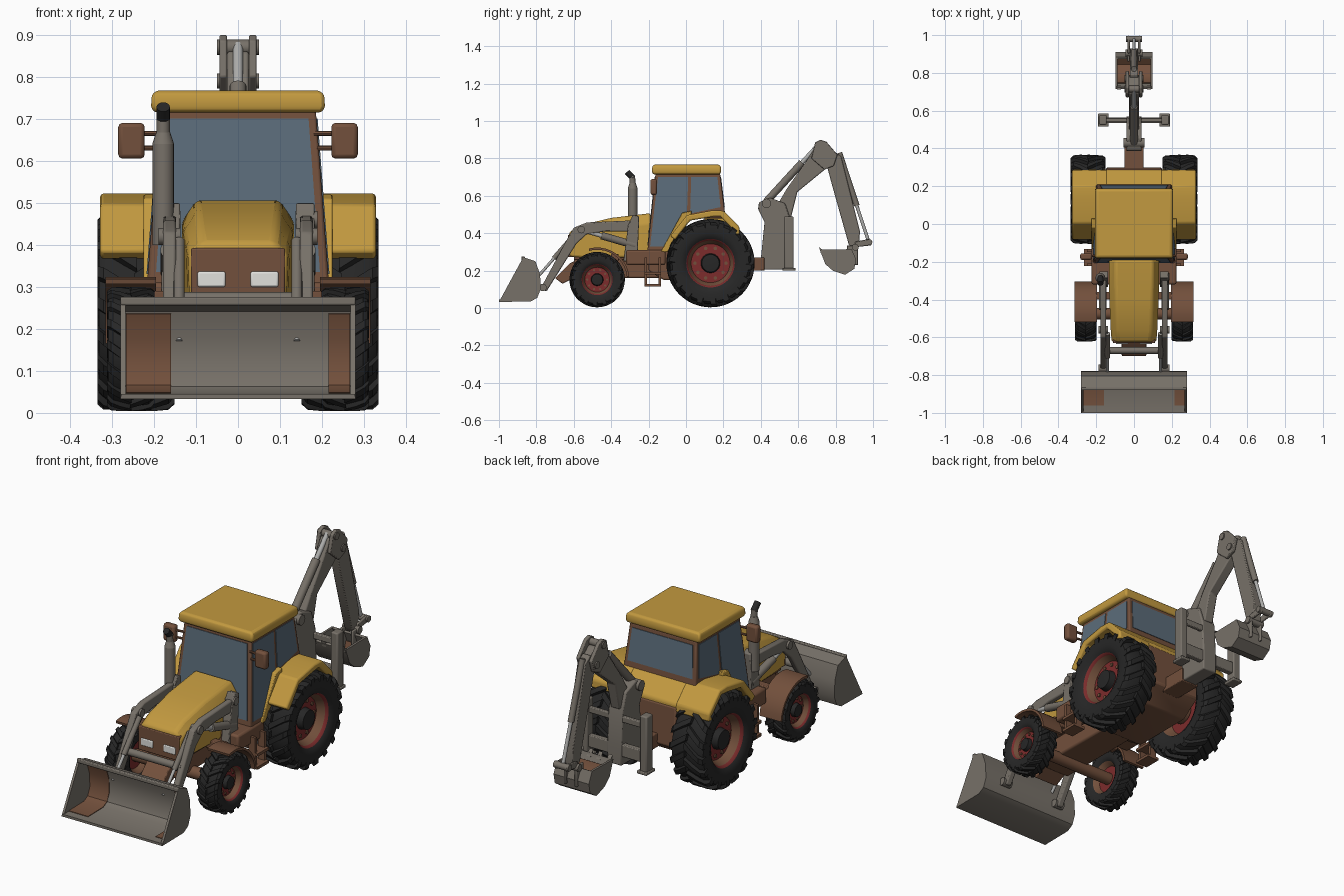
import bpy, bmesh, math
from mathutils import Vector

if "Cube" in bpy.data.objects:
    bpy.data.objects.remove(bpy.data.objects["Cube"])

def material(name, r, g, b):
    m = bpy.data.materials.new(name)
    m.diffuse_color = (r, g, b, 1)
    m.use_nodes = True
    m.node_tree.nodes["Principled BSDF"].inputs["Base Color"].default_value = m.diffuse_color
    return m

YELLOW = material("yellow paint", 0.54, 0.32, 0.05)
BROWN = material("brown frame", 0.17, 0.08, 0.045)
GREY = material("grey steel", 0.185, 0.165, 0.14)
BLACK = material("black rubber", 0.02, 0.02, 0.02)
RED = material("red rim", 0.2, 0.025, 0.025)
GLASS = material("blue glass", 0.105, 0.15, 0.195)
WHITE = material("white lamp", 0.75, 0.75, 0.72)
CHROME = material("bright rod", 0.42, 0.42, 0.41)

def finish(name, bm, mats, bevel=0, segs=2):
    bmesh.ops.recalc_face_normals(bm, faces=bm.faces)
    me = bpy.data.meshes.new(name)
    bm.to_mesh(me)
    bm.free()
    for m in mats:
        me.materials.append(m)
    me.shade_smooth()
    me.set_sharp_from_angle(angle=math.radians(35))
    ob = bpy.data.objects.new(name, me)
    bpy.context.collection.objects.link(ob)
    if bevel:
        b = ob.modifiers.new("bevel", 'BEVEL')
        b.width, b.segments, b.limit_method = bevel, segs, 'ANGLE'
    return ob

def loft(name, solids, mat, bevel=0, segs=2):
    """Each solid is a list of matching closed sections, capped at both ends."""
    bm = bmesh.new()
    for secs in solids:
        rows = [[bm.verts.new(p) for p in s] for s in secs]
        n = len(rows[0])
        for a, b in zip(rows, rows[1:]):
            for i in range(n):
                bm.faces.new((a[i], a[(i + 1) % n], b[(i + 1) % n], b[i]))
        bm.faces.new(rows[0])
        bm.faces.new(rows[-1])
    return finish(name, bm, [mat], bevel, segs)

def prism(name, pts, x0, x1, mat, bevel=0.004):
    return loft(name, [[[(x, y, z) for y, z in pts] for x in (x0, x1)]], mat, bevel)

def box(name, x, y, z, mat, bevel=0.004):
    return prism(name, [(y[0], z[0]), (y[1], z[0]), (y[1], z[1]), (y[0], z[1])], x[0], x[1], mat, bevel)

def strip(name, path, t, x0, x1, mat, bevel=0.0):
    """Bent sheet: a (y, z) path thickened to its left by t."""
    inner = []
    for i, p in enumerate(path):
        a, b = Vector(path[max(i - 1, 0)]), Vector(path[min(i + 1, len(path) - 1)])
        d = (b - a).normalized()
        inner.append((p[0] - d.y * t, p[1] + d.x * t))
    return prism(name, list(path) + inner[::-1], x0, x1, mat, bevel)

def rod(name, p, q, r, mat, r2=None, n=16):
    p, q = Vector(p), Vector(q)
    rot = (q - p).to_track_quat('Z', 'Y')
    ring = lambda c, rad: [c + rot @ Vector((rad * math.cos(k * math.tau / n), rad * math.sin(k * math.tau / n), 0)) for k in range(n)]
    return loft(name, [[ring(p, r), ring(q, r2 or r)]], mat)

def pin(name, y, z, r, half, mat=GREY, cx=0):
    return rod(name, (cx - half, y, z), (cx + half, y, z), r, mat)

def cylinder(name, x, a, b, r, f=0.55):
    """Hydraulic cylinder: grey barrel and bright rod."""
    a, b = Vector((x, *a)), Vector((x, *b))
    rod(name + "_barrel", a, a.lerp(b, f), r, GREY)
    rod(name + "_rod", a, b, r * 0.6, CHROME)

# Wheels: lathed tyre and rim, plus chevron lugs
def wheel(name, s, cx, cy, cz, R, w, rim, lugs):
    h, r = w / 2, R * 0.935
    prof = [(-h * .3, 0), (-h * .3, rim * .8), (-h * .8, rim), (-h, rim + (r - rim) * .35), (-h * .96, r * .93), (-h * .75, r * .99),
            (h * .75, r * .99), (h * .96, r * .93), (h, rim + (r - rim) * .35), (h * .85, rim), (h * .7, rim * .93), (h * .3, rim * .8),
            (h * .3, rim * .4), (h * .65, rim * .36), (h * .7, 0)]
    cols = [1, 2] + [0] * 7 + [1, 2, 1, 0, 0]
    bm = bmesh.new()
    N = 40
    rows = [[bm.verts.new((s * (cx + x), cy + q * math.cos(k * math.tau / N), cz + q * math.sin(k * math.tau / N)))
             for k in range(N)] for x, q in prof]
    for a, b, c in zip(rows, rows[1:], cols):
        for i in range(N):
            bm.faces.new((a[i], a[(i + 1) % N], b[(i + 1) % N], b[i])).material_index = c
    bmesh.ops.remove_doubles(bm, verts=bm.verts, dist=1e-5)
    finish(name, bm, [BLACK, RED, BROWN])
    solids = []
    for side in (-1, 1):
        for k in range(lugs):
            secs = []
            for t, ro, ri in ((-.03, R, r * .95), (.45, R, r * .95), (.85, R * .985, r * .93), (1.01, R * .93, r * .86)):
                a = (k + (side > 0) * .5) * math.tau / lugs - t * .28
                da = .3 * math.tau / lugs / 2 * 1.5
                secs.append([(s * (cx + side * h * t), cy + q * math.cos(a + e), cz + q * math.sin(a + e))
                             for q, e in ((ri, -da), (ro, -da * .8), (ro, da * .8), (ri, da))])
            solids.append(secs)
    loft(name + "_lugs", solids, BLACK)
    # bolts around the rim disc
    for k in range(10):
        a = k * math.tau / 10
        p = Vector((s * (cx + h * .3), cy + rim * .64 * math.cos(a), cz + rim * .64 * math.sin(a)))
        rod(name + "_bolt", p, p + Vector((s * .006, 0, 0)), rim * .075, BROWN, n=8)

for s, side in ((-1, "left"), (1, "right")):
    wheel(side + "_rear_wheel", s, .243, .131, .24, .236, .182, .13, 18)
    wheel(side + "_front_wheel", s, .255, -.475, .152, .148, .112, .083, 16)
    # Front mudguard over the rear half of the front wheel
    arc = [(-.475 + .172 * math.cos(math.radians(a)), .152 + .172 * math.sin(math.radians(a))) for a in range(5, 106, 10)]
    strip(side + "_front_mudguard", arc, .012, s * .195, s * .315, BROWN)
    box(side + "_mudguard_bracket", (s * .1, s * .2), (-.40, -.36), (.25, .29), BROWN)
    # Cab steps
    for y in (-.215, -.14):
        box(side + "_step_post", (s * .215, s * .25), (y - .007, y + .007), (.115, .27), BROWN, 0)
    for z in (.115, .18):
        box(side + "_step_tread", (s * .2, s * .265), (-.222, -.133), (z, z + .014), BROWN, 0)
    box(side + "_side_tank", (s * .1, s * .225), (-.32, -.11), (.23, .31), BROWN, .01)
    # Mirrors
    box(side + "_mirror", (s * .222, s * .285), (-.19, -.155), (.605, .69), BROWN, .01)
    for z in (.63, .665):
        rod(side + "_mirror_arm", (s * .18, -.165, z), (s * .23, -.17, z), .006, BROWN, n=8)
    # Loader: tower, bent arm, cylinders
    prism(side + "_loader_tower", [(-.335, .25), (-.26, .25), (-.25, .49), (-.285, .5), (-.31, .44)], s * .138, s * .182, GREY)
    prism(side + "_loader_arm", [(-.255, .47), (-.53, .458), (-.6, .43), (-.64, .36), (-.78, .1), (-.745, .09), (-.585, .345),
                                 (-.53, .395), (-.43, .41), (-.255, .41)], s * .147, s * .178, GREY, .006)
    cylinder(side + "_lift_cylinder", s * .165, (-.27, .335), (-.53, .41), .02, .7)
    cylinder(side + "_tilt_cylinder", s * .14, (-.58, .41), (-.79, .17), .013, .6)
    for y, z in ((-.28, .46), (-.56, .42), (-.765, .11)):
        pin(side + "_loader_pin", y, z, .02, .026, cx=s * .163)
    # Inner panel between cab door and rear wheel
    prism(side + "_inner_fender", [(-.135, .3), (-.1, .3), (.03, .48), (.03, .52), (-.02, .51)], s * .14, s * .225, YELLOW)
    # Headlamps
    box(side + "_headlamp", (s * .03, s * .096), (-.636, -.62), (.3, .336), WHITE, .004)
    # Stabiliser legs beside the digger
    box(side + "_stabiliser_leg", (s * .145, s * .185), (.525, .575), (.2, .49), GREY, .006)
    box(side + "_stabiliser_foot", (s * .135, s * .19), (.515, .585), (.2, .215), GREY)

# Chassis and axles
box("gearbox", (-.085, .085), (-.6, -.1), (.16, .3), BROWN, .01)
prism("rear_body", [(-.2, .2), (-.12, .15), (.2, .15), (.3, .22), (.29, .42), (-.2, .42)], -.148, .148, BROWN, .008)
box("engine_bay", (-.11, .11), (-.6, -.18), (.26, .4), BROWN)
pin("front_axle", -.475, .152, .03, .24, BROWN)
pin("rear_axle", .131, .24, .06, .2, BROWN)
prism("front_bumper", [(-.7, .16), (-.66, .13), (-.58, .17), (-.58, .26), (-.62, .24)], -.065, .065, BROWN)

# Hood, tapering to the front
def hood_section(y, xb, zb, zs, zt, xt):
    return [(-xb, y, zb), (xb, y, zb), (xb * 1.03, y, zs), (xt, y, zt), (-xt, y, zt), (-xb * 1.03, y, zs)]
loft("hood", [[hood_section(-.19, .13, .27, .455, .507, .1), hood_section(-.4, .127, .27, .43, .482, .097),
               hood_section(-.56, .12, .27, .4, .444, .092), hood_section(-.625, .115, .275, .375, .405, .085)]], YELLOW, .012, 3)
box("grille", (-.112, .112), (-.631, -.6), (.272, .392), BROWN)

# Exhaust stack
rod("exhaust_muffler", (-.178, -.285, .4), (-.178, -.285, .64), .026, GREY)
rod("exhaust_neck", (-.178, -.285, .64), (-.178, -.285, .67), .026, GREY, .016)
rod("exhaust_pipe", (-.178, -.285, .65), (-.178, -.288, .705), .016, GREY)
rod("exhaust_tip", (-.178, -.283, .695), (-.178, -.315, .728), .016, BLACK)

# Cab shell with wheel-arch notch, narrowing to the top
cab_x = lambda z: .217 - (z - .3) * .076
cab_pts = [(-.207, .3), (-.1, .3), (.01, .48), (.212, .48), (.182, .72), (-.163, .72)]
loft("cab", [[[(s * cab_x(z), y, z) for y, z in cab_pts] for s in (-1, 1)]], BROWN, .006)
def pane(name, pts, off):
    loft(name, [[pts, [Vector(p) + Vector(off) for p in pts]]], GLASS)
for s, side in ((-1, "left"), (1, "right")):
    for part, pts in (("door", [(-.15, .7), (.012, .7), (.005, .5), (-.085, .33), (-.192, .33)]),
                      ("rear_side", [(.028, .7), (.168, .7), (.185, .54), (.022, .505)])):
        pane(f"{side}_{part}_window", [(s * (cab_x(z) - .003), y, z) for y, z in pts], (s * .006, 0, 0))
pane("windscreen", [(x, -.207 + (z - .3) * .105 + .003, z) for x, z in ((-.195, .335), (.195, .335), (.168, .7), (-.168, .7))], (0, -.006, 0))
pane("rear_window", [(x, .212 - (z - .48) * .125 - .003, z) for x, z in ((-.18, .54), (.18, .54), (.168, .7), (-.168, .7))], (0, .006, 0))
loft("roof", [[[(x * k, .003 + y * k, z) for x, y in ((-.207, -.185), (.207, -.185), (.207, .185), (-.207, .185))]
               for z, k in ((.715, .97), (.73, 1), (.755, .99), (.767, .95))]], YELLOW, .008)

# Rear fenders and the deck joining them
fender = [(.288, .395), (.285, .435), (.2, .52), (.14, .522), (.005, .497), (-.085, .385)]
for s, side in ((-1, "left"), (1, "right")):
    strip(side + "_rear_fender", fender, .034, s * .14, s * .328, YELLOW, .008)
prism("rear_deck", [(.1, .4), (.288, .395), (.285, .435), (.2, .52), (.1, .52)], -.15, .15, YELLOW, .008)

# Front loader bucket
shell = [(-1, .033), (-.83, .035), (-.795, .055), (-.777, .1), (-.78, .18), (-.805, .25), (-.87, .272)]
strip("loader_bucket_shell", shell, .012, -.278, .278, GREY)
for s, side in ((-1, "left"), (1, "right")):
    prism(side + "_bucket_cheek", shell, s * .268, s * .28, GREY, 0)
    worn = [(-.96, .046), (-.84, .048), (-.808, .064), (-.79, .105), (-.793, .175), (-.815, .236)]
    strip(side + "_bucket_worn_patch", worn, .003, s * .267, s * (.16 if s < 0 else .215), BROWN)
box("bucket_top_rim", (-.28, .28), (-.88, -.862), (.256, .276), GREY)
pin("loader_crossbar", -.67, .27, .018, .16)

# Digger mount and tower
box("digger_mount", (-.05, .05), (.27, .42), (.2, .27), BROWN)
prism("digger_tower", [(.35, .205), (.57, .205), (.57, .3), (.56, .47), (.53, .56), (.45, .59), (.39, .565), (.385, .53), (.42, .46), (.4, .26)],
      -.04, .04, GREY, .006)
box("stabiliser_beam", (-.16, .16), (.535, .565), (.25, .31), GREY)
box("stabiliser_upper_beam", (-.16, .16), (.54, .56), (.42, .45), GREY)
pin("tower_pin", .43, .56, .025, .055)

# Boom, dipper and their cylinders
prism("boom", [(.47, .52), (.56, .48), (.595, .62), (.76, .755), (.79, .82), (.74, .86), (.69, .86), (.64, .78), (.54, .64)], -.026, .026, GREY, .006)
for s, side in ((-1, "left"), (1, "right")):
    prism(side + "_boom_head_plate", [(.67, .8), (.69, .885), (.72, .9), (.75, .89), (.81, .82), (.79, .76), (.74, .74)], s * .026, s * .044, GREY)
cylinder("boom_cylinder", 0, (.43, .57), (.71, .875), .02, .68)
for y, z in ((.715, .87), (.77, .79)):
    pin("boom_pin", y, z, .018, .05)
prism("dipper", [(.74, .81), (.79, .84), (.83, .81), (.93, .41), (.925, .33), (.895, .31), (.87, .34), (.78, .66)], -.022, .022, GREY)
cylinder("dipper_cylinder", 0, (.82, .83), (.975, .36), .015, .6)
for s, side in ((-1, "left"), (1, "right")):
    prism(side + "_bucket_link", [(.9, .325), (.905, .355), (.98, .37), (.998, .355), (.99, .335)], s * .022, s * .034, GREY)
pin("link_pin", .98, .352, .016, .042)
pin("dipper_pin", .905, .325, .018, .045)

# Digger bucket with teeth
scoop = [(.715, .312), (.745, .235), (.785, .2), (.85, .178), (.9, .21), (.91, .26), (.885, .315)]
strip("digger_bucket_shell", scoop, .012, -.095, .095, GREY)
strip("digger_bucket_lining", [(.745, .285), (.765, .24), (.795, .215), (.845, .195), (.882, .222), (.893, .26)], .004, -.088, .088, BROWN)
for s, side in ((-1, "left"), (1, "right")):
    prism(side + "_digger_bucket_cheek", scoop, s * .087, s * .098, GREY, 0)
    box(side + "_bucket_lug", (s * .024, s * .036), (.86, .92), (.23, .335), GREY)
for k in range(4):
    x = -.08 + k * .0533
    prism("bucket_tooth", [(.735, .3), (.72, .295), (.712, .33)], x - .011, x + .011, GREY, 0)
